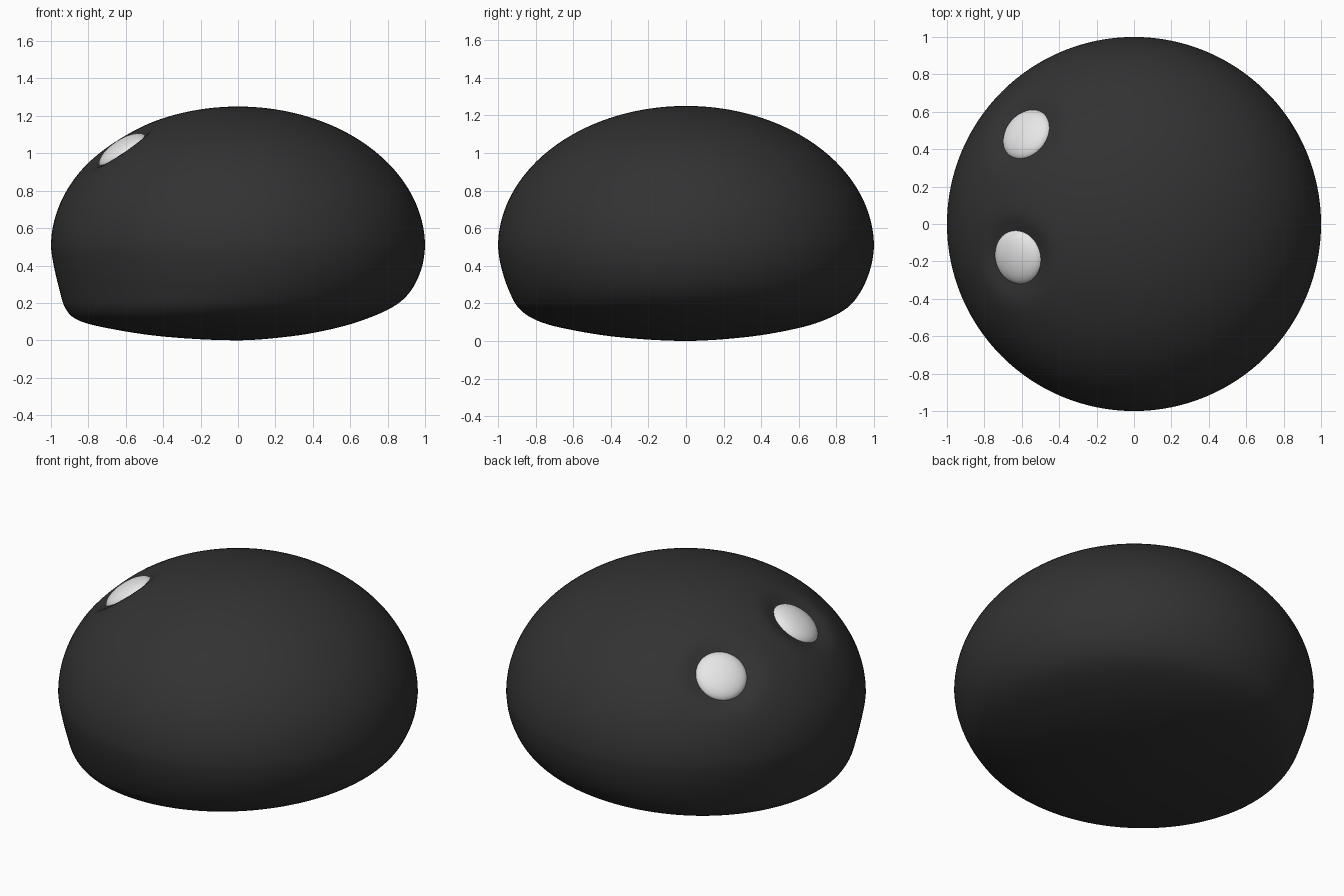
import bpy, bmesh, math
from mathutils import Vector

if "Cube" in bpy.data.objects:
    bpy.data.objects.remove(bpy.data.objects["Cube"])

def material(name, value):
    m = bpy.data.materials.new(name)
    m.diffuse_color = (value, value, value, 1)
    m.use_nodes = True
    m.node_tree.nodes["Principled BSDF"].inputs["Base Color"].default_value = m.diffuse_color
    return m

dark = material("charcoal", 0.032)
white = material("eye white", 0.8)

# Lower body profiles (radius, z): full chin side and tapered back side
CHIN = [(1, .62), (1, .5), (.985, .4), (.958, .28), (.925, .17), (.86, .108),
        (.7, .065), (.4, .02), (0, 0), (-.4, .02)]
BACK = [(1, .62), (1, .5), (.98, .38), (.92, .26), (.82, .175), (.64, .1),
        (.45, .05), (.25, .018), (0, 0), (-.25, .018)]
CHIN_ANGLE = math.radians(198)

def spline(pts, t):
    """Catmull-Rom through the inner points, t in 0..1"""
    n = len(pts) - 3
    i = min(int(t * n), n - 1)
    f = t * n - i
    a, b, c, d = (Vector(p) for p in pts[i:i + 4])
    return 0.5 * (2*b + (c - a)*f + (2*a - 5*b + 4*c - d)*f*f + (3*b - a - 3*c + d)*f**3)

# Eye positions on the upper dome
def dome_point(x, y):
    p = Vector((x, y, 0.5 + 0.75 * math.sqrt(1 - x*x - y*y)))
    n = Vector((x, y, (p.z - 0.5) / 0.5625)).normalized()
    return p, n

EYES = {"left_eye": dome_point(-0.645, -0.185), "right_eye": dome_point(-0.60, 0.50)}

def dimple(p):
    for c, n in EYES.values():
        p = p - n * 0.05 * math.exp(-((p - c).length / 0.19) ** 4)
    return p

def finish(bm, name, mat):
    bmesh.ops.recalc_face_normals(bm, faces=bm.faces)
    for f in bm.faces:
        f.smooth = True
    me = bpy.data.meshes.new(name)
    bm.to_mesh(me)
    bm.free()
    me.materials.append(mat)
    ob = bpy.data.objects.new(name, me)
    bpy.context.collection.objects.link(ob)
    return ob

# Body: domed top, lopsided rounded underside
SEG, UP, LOW = 128, 48, 42
bm = bmesh.new()
rings = []
for k in range(1, UP + LOW):
    ring = []
    for s in range(SEG):
        a = 2 * math.pi * s / SEG
        if k <= UP:
            e = math.pi / 2 * k / UP
            r, z = math.sin(e), 0.5 + 0.75 * math.cos(e)
        else:
            t = (k - UP) / LOW
            w = (0.5 + 0.5 * math.cos(a - CHIN_ANGLE)) ** 1.1
            r, z = spline(BACK, t).lerp(spline(CHIN, t), w)
        ring.append(bm.verts.new(dimple(Vector((r * math.cos(a), r * math.sin(a), z)))))
    rings.append(ring)
top, bottom = bm.verts.new((0, 0, 1.25)), bm.verts.new((0, 0, 0))
for s in range(SEG):
    n = (s + 1) % SEG
    bm.faces.new((top, rings[0][s], rings[0][n]))
    bm.faces.new((bottom, rings[-1][n], rings[-1][s]))
    for u, v in zip(rings, rings[1:]):
        bm.faces.new((u[s], v[s], v[n], u[n]))
finish(bm, "body", dark)

# Eyes: flattened balls resting in the dimples
for name, (c, n) in EYES.items():
    bm = bmesh.new()
    bmesh.ops.create_uvsphere(bm, u_segments=48, v_segments=24, radius=1)
    bmesh.ops.scale(bm, vec=(0.147, 0.147, 0.06), verts=bm.verts)
    ob = finish(bm, name, white)
    ob.rotation_euler = n.to_track_quat('Z', 'Y').to_euler()
    ob.location = c - n * 0.055
